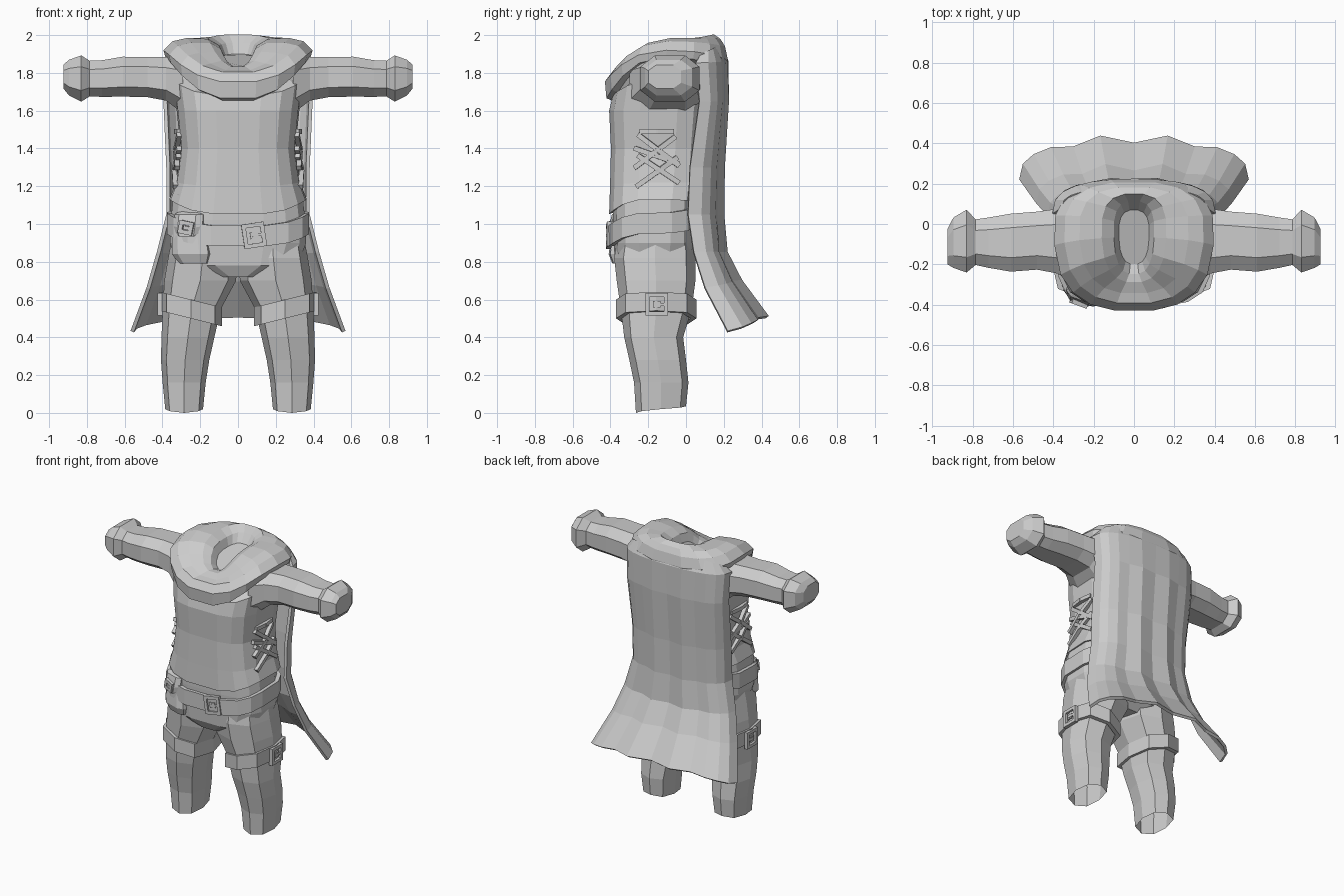
import bpy, bmesh, math
from mathutils import Vector, Matrix, Euler

if "Cube" in bpy.data.objects:
    bpy.data.objects.remove(bpy.data.objects["Cube"], do_unlink=True)

GREY = (0.6, 0.6, 0.6, 1)
cloth = bpy.data.materials.new("plain_grey")
cloth.use_nodes = True
cloth.diffuse_color = GREY
cloth.node_tree.nodes["Principled BSDF"].inputs["Base Color"].default_value = GREY


def finish(name, bm, mirror=False):
    bmesh.ops.recalc_face_normals(bm, faces=bm.faces)
    mesh = bpy.data.meshes.new(name)
    bm.to_mesh(mesh)
    bm.free()
    mesh.materials.append(cloth)
    ob = bpy.data.objects.new(name, mesh)
    bpy.context.collection.objects.link(ob)
    if mirror:
        ob.modifiers.new("both_sides", 'MIRROR')
    return ob


def spow(v, p):
    return math.copysign(abs(v) ** p, v)


def shell(name, rings, n=16, power=0.6, mirror=False, sideways=False,
          tilt=0, taper=0, start=0.5, closed=False, open_base=False):
    """Loft rings of (centre x, half width, front y, back y, front z, side z, back z)."""
    bm = bmesh.new()
    loops = []
    for cx, rx, yf, yb, zf, zs, zb in rings:
        loop = []
        for i in range(n):
            a = 2 * math.pi * (i + start) / n
            s, c = math.sin(a), math.cos(a)
            x = cx + rx * spow(s, power) * (1 + taper * c)
            y = (yf + yb) / 2 + (yb - yf) / 2 * spow(c, power)
            end = zb if c > 0 else zf
            z = zs + (end - zs) * abs(c) ** 1.8 + tilt * (x - cx)
            loop.append(bm.verts.new((z, y, x) if sideways else (x, y, z)))
        loops.append(loop)
    pairs = list(zip(loops, loops[1:]))
    if closed:
        pairs.append((loops[-1], loops[0]))
    for lo, hi in pairs:
        for i in range(n):
            j = (i + 1) % n
            bm.faces.new((lo[i], lo[j], hi[j], hi[i]))
    if not closed:
        bm.faces.new(loops[-1])
        if not open_base:
            bm.faces.new(loops[0])
    return finish(name, bm, mirror)


def level(rows):
    """Expand (cx, rx, front, back, z) rows into flat rings."""
    return [row + (row[4], row[4]) for row in rows]


def band(name, cx, rx, yf, yb, zf, zs, zb, height, **kw):
    """Thin strap around a limb or waist."""
    t = 0.03
    inner = (cx, rx - t, yf + t, yb - t)
    outer = (cx, rx, yf, yb)
    low, high = (zf, zs, zb), (zf + height, zs + height, zb + height)
    return shell(name, [inner + low, outer + low, outer + high, inner + high],
                 closed=True, **kw)


def add_box(bm, centre, size):
    m = Matrix.Translation(centre) @ Matrix.Diagonal((*size, 1))
    bmesh.ops.create_cube(bm, size=1, matrix=m)


def buckle(name, loc, rot, w, h, mirror=False):
    """Square frame with a prong, facing -y before rotation."""
    bm = bmesh.new()
    bar, d = 0.022, 0.025
    for s in (-1, 1):
        add_box(bm, (s * (w - bar) / 2, 0, 0), (bar, d, h))
        add_box(bm, (0, 0, s * (h - bar) / 2), (w - 2 * bar, d, bar))
    add_box(bm, (0, 0.004, 0), (w * 0.35, d, h * 0.28))
    add_box(bm, (w * 0.18, -0.004, 0), (w * 0.5, d * 0.6, 0.016))
    bmesh.ops.transform(bm, verts=bm.verts,
                        matrix=Matrix.Translation(loc) @ Euler(rot).to_matrix().to_4x4())
    return finish(name, bm, mirror)


# Tunic body
shell("tunic", [
    (0, 0.34, -0.38, 0.05, 1.06, 1.14, 1.12),
    (0, 0.365, -0.41, 0.08, 1.05, 1.13, 1.11),
    (0, 0.33, -0.405, 0.09, 1.2, 1.22, 1.22),
    (0, 0.305, -0.4, 0.1, 1.4, 1.4, 1.4),
    (0, 0.325, -0.41, 0.12, 1.6, 1.6, 1.6),
    (0, 0.345, -0.39, 0.14, 1.68, 1.76, 1.76),
    (0, 0.3, -0.33, 0.13, 1.7, 1.82, 1.82)], taper=0.05)

# Trousers: hips and two legs
shell("trouser_hips", level([
    (0, 0.12, -0.345, -0.02, 0.72), (0, 0.32, -0.378, 0.04, 0.78),
    (0, 0.365, -0.385, 0.055, 0.9), (0, 0.36, -0.39, 0.055, 1.02),
    (0, 0.345, -0.39, 0.06, 1.16)]))
shell("trouser_legs", [(0.285, 0.1, -0.265, 0.0, 0.0, 0.02, 0.035)] + level([
    (0.285, 0.114, -0.275, 0.013, 0.16), (0.28, 0.128, -0.3, 0.0, 0.28),
    (0.265, 0.14, -0.327, -0.015, 0.4), (0.245, 0.154, -0.345, 0.03, 0.55),
    (0.2, 0.19, -0.367, 0.05, 0.7), (0.187, 0.183, -0.38, 0.05, 0.82),
    (0.18, 0.165, -0.36, 0.04, 0.95)]),
    n=8, power=0.75, start=0, mirror=True, open_base=True)

# Waist belt, thigh straps and their buckles
band("waist_belt", 0, 0.38, -0.412, 0.08, 0.88, 0.95, 0.99, 0.11)
band("thigh_straps", 0.25, 0.165, -0.37, 0.055, 0.5, 0.5, 0.5, 0.1,
     n=8, power=0.75, start=0, tilt=0.25, mirror=True)
buckle("belt_buckle", (0.085, -0.408, 0.94), (0, -0.15, 0.05), 0.12, 0.13)
buckle("thigh_buckles", (0.413, -0.155, 0.575), (0, 0, math.pi / 2), 0.12, 0.12, True)

# Belt pouch with flap and clasp
pouch_turn = Matrix.Translation((-0.25, -0.327, 0)) @ Matrix.Rotation(-0.35, 4, 'Z')
pouch = shell("pouch_bag", level([
    (0.02, 0.08, -0.045, 0.05, 0.79), (0.01, 0.107, -0.065, 0.06, 0.84),
    (0, 0.1, -0.055, 0.06, 0.94), (0, 0.07, -0.04, 0.05, 1.03)]), n=8)
flap = shell("pouch_flap", [
    (0, 0.072, -0.075, 0.06, 0.93, 0.96, 0.98), (0, 0.085, -0.073, 0.065, 0.98, 0.99, 0.99),
    (0, 0.085, -0.055, 0.06, 1.05, 1.05, 1.05), (0, 0.07, -0.03, 0.05, 1.065, 1.065, 1.065)],
    n=8)
clasp = buckle("pouch_clasp", (0, -0.07, 0.98), (0, 0.2, 0), 0.08, 0.07)
for ob in (pouch, flap, clasp):
    ob.data.transform(pouch_turn)

# Sleeves with flared cuffs, lofted sideways (centre z, half height, y range, x)
shell("sleeves", level([
    (1.735, 0.16, -0.31, 0.1, 0.29), (1.768, 0.122, -0.255, 0.085, 0.38),
    (1.778, 0.113, -0.235, 0.07, 0.48), (1.78, 0.112, -0.245, 0.06, 0.61),
    (1.77, 0.103, -0.225, 0.04, 0.72), (1.77, 0.1, -0.21, 0.03, 0.785),
    (1.77, 0.13, -0.25, 0.08, 0.83), (1.775, 0.1, -0.225, 0.04, 0.895),
    (1.78, 0.066, -0.205, -0.02, 0.925)]), n=8, power=0.75, mirror=True, sideways=True)

# Draped cowl around the neck
shell("cowl", [
    (0, 0.075, -0.2, 0.07, 1.815, 1.89, 1.9),
    (0, 0.1, -0.25, 0.115, 1.83, 1.945, 1.96),
    (0, 0.16, -0.29, 0.15, 1.83, 1.98, 2.005),
    (0, 0.27, -0.345, 0.185, 1.81, 1.985, 1.98),
    (0, 0.345, -0.395, 0.21, 1.8, 1.968, 1.94),
    (0, 0.395, -0.433, 0.225, 1.75, 1.92, 1.87),
    (0, 0.385, -0.425, 0.215, 1.66, 1.885, 1.8),
    (0, 0.33, -0.39, 0.17, 1.645, 1.87, 1.78)], n=18, power=0.75, taper=0.1)

# Cape: rows of (middle z, edge z, half width, edge y, back y, fold depth)
bm = bmesh.new()
cols = 12
grid = []
for zm, ze, w, ye, yb, fold in [
        (1.95, 1.9, 0.35, 0.08, 0.17, 0), (1.86, 1.85, 0.395, 0.05, 0.215, 0),
        (1.65, 1.65, 0.385, 0.07, 0.215, 0.006), (1.3, 1.3, 0.37, 0.02, 0.19, 0.01),
        (1.05, 1.05, 0.37, 0.01, 0.185, 0.012), (0.85, 0.85, 0.42, 0.04, 0.2, 0.015),
        (0.7, 0.66, 0.475, 0.1, 0.275, 0.018), (0.51, 0.43, 0.56, 0.22, 0.415, 0.02)]:
    row = []
    for i in range(cols + 1):
        a = (i / cols - 0.5) * math.pi
        c = max(math.cos(a), 0)
        wave = fold * (1 if i % 2 else -1) if c > 0.8 else 0
        row.append(bm.verts.new((w * spow(math.sin(a), 0.9),
                                 ye + (yb - ye) * c ** 0.7 + wave,
                                 ze + (zm - ze) * c)))
    grid.append(row)
for up, down in zip(grid, grid[1:]):
    for i in range(cols):
        bm.faces.new((up[i], up[i + 1], down[i + 1], down[i]))
cape = finish("cape", bm)
thick = cape.modifiers.new("cloth_thickness", 'SOLIDIFY')
thick.thickness = 0.02
thick.offset = 0

# Crossed side lacing, pairs of (y, z) end points
bm = bmesh.new()
for y0, z0, y1, z1 in [(-0.24, 1.49, -0.07, 1.49), (-0.27, 1.4, -0.04, 1.32),
                       (-0.25, 1.47, -0.04, 1.31), (-0.06, 1.46, -0.27, 1.3),
                       (-0.25, 1.36, -0.04, 1.22), (-0.05, 1.35, -0.26, 1.2)]:
    a, b = Vector((0.312, y0, z0)), Vector((0.312, y1, z1))
    for p in (a, b):
        p.x += 0.1 * max(0, 1.4 - p.z)
    mid = (a + b) / 2 + Vector((0.012, 0, 0))
    for p, q in ((a, mid), (mid, b)):
        d = q - p
        m = Matrix.Translation((p + q) / 2) @ d.to_track_quat('Y', 'X').to_matrix().to_4x4()
        bmesh.ops.create_cube(bm, size=1,
                              matrix=m @ Matrix.Diagonal((0.026, d.length + 0.01, 0.026, 1)))
finish("side_lacing", bm, True)
